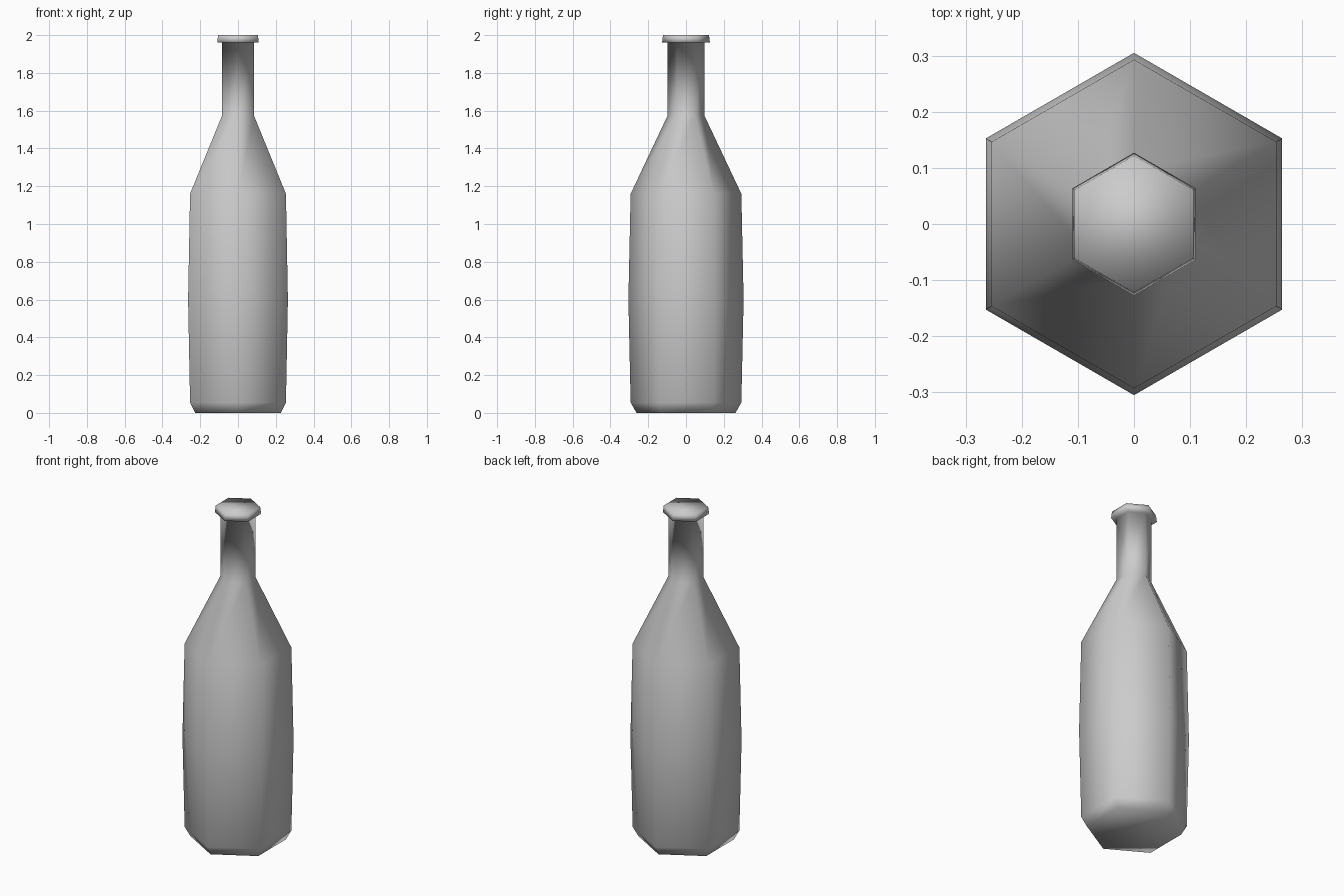
import bpy, bmesh
from math import sin, cos, pi

cube = bpy.data.objects.get("Cube")
if cube:
    bpy.data.objects.remove(cube)

SIDES = 6
# Bottle profile from base to lip: (corner radius, height)
PROFILE = [
    (0.262, 0.0), (0.293, 0.055),    # bevelled base
    (0.305, 0.6), (0.293, 1.16),     # slightly bulging body
    (0.097, 1.575), (0.097, 1.96),   # shoulder and neck
    (0.127, 1.96), (0.122, 2.0),     # lip
]


def make_material(name, rgb):
    mat = bpy.data.materials.new(name)
    mat.use_nodes = True
    colour = (*rgb, 1.0)
    mat.diffuse_color = colour
    mat.node_tree.nodes["Principled BSDF"].inputs["Base Color"].default_value = colour
    return mat


def lathe(name, profile, mat):
    """Stack polygon rings along z, with corners on the y axis, and cap both ends."""
    bm = bmesh.new()
    rings = []
    for r, z in profile:
        angles = [pi / 2 + 2 * pi * i / SIDES for i in range(SIDES)]
        rings.append([bm.verts.new((r * cos(a), r * sin(a), z)) for a in angles])
    for low, high in zip(rings, rings[1:]):
        for i in range(SIDES):
            j = (i + 1) % SIDES
            bm.faces.new((low[i], low[j], high[j], high[i]))
    bm.faces.new(rings[0][::-1])
    bm.faces.new(rings[-1])
    for face in bm.faces:
        face.smooth = True
    mesh = bpy.data.meshes.new(name)
    bm.to_mesh(mesh)
    bm.free()
    mesh.materials.append(mat)
    obj = bpy.data.objects.new(name, mesh)
    bpy.context.collection.objects.link(obj)
    return obj


# Whole bottle is one smooth-shaded hexagonal shell
lathe("bottle", PROFILE, make_material("light grey", (0.6, 0.6, 0.6)))
